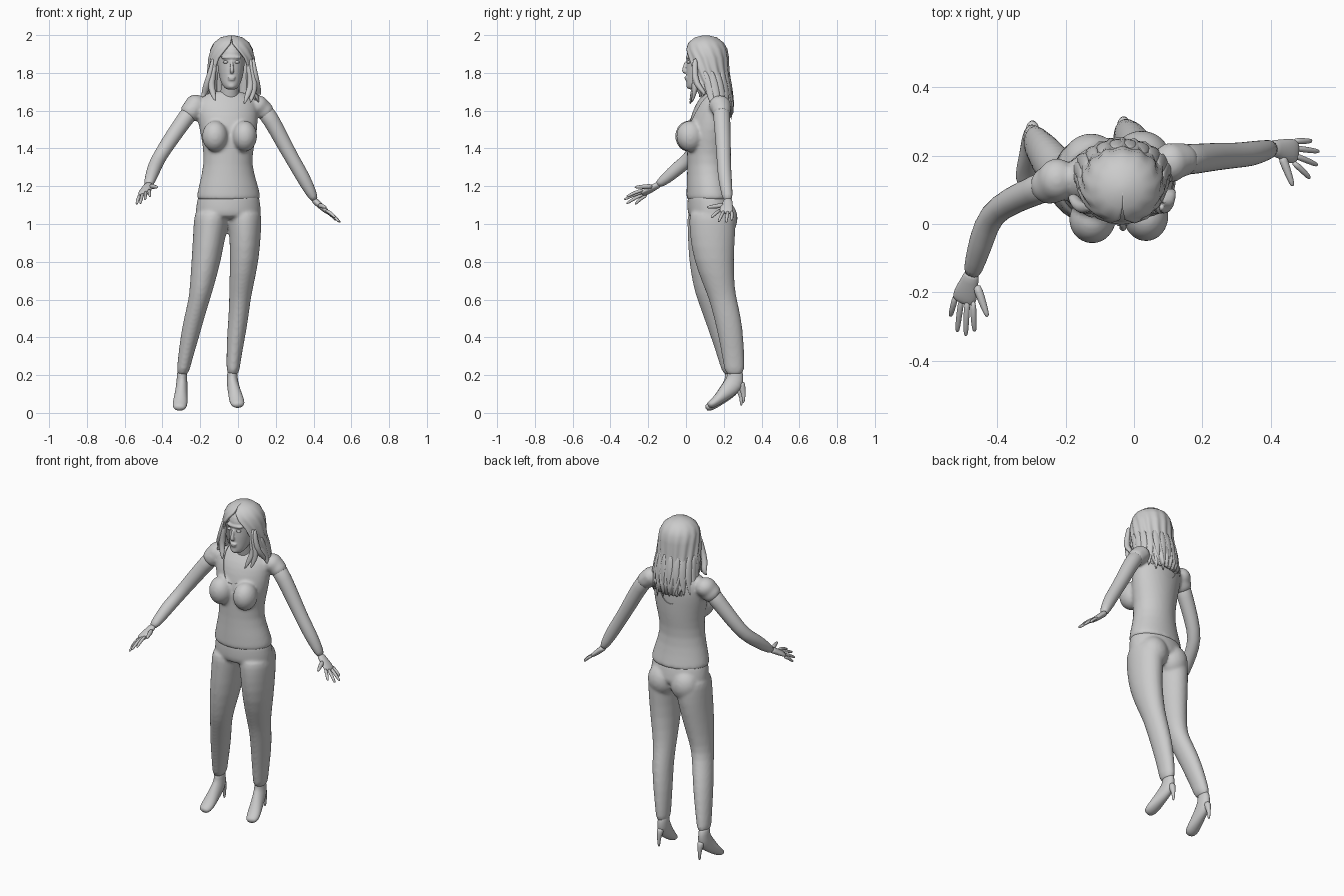
import bpy, bmesh, math, random
from mathutils import Vector as V

random.seed(4)


def mesh_object(name, bm, subsurf=0):
    bmesh.ops.recalc_face_normals(bm, faces=bm.faces)
    me = bpy.data.meshes.new(name)
    bm.to_mesh(me)
    bm.free()
    for p in me.polygons:
        p.use_smooth = True
    ob = bpy.data.objects.new(name, me)
    bpy.context.collection.objects.link(ob)
    if subsurf:
        m = ob.modifiers.new("subsurf", 'SUBSURF')
        m.levels = m.render_levels = subsurf
    return ob


def tube(name, pts, radii, side, up=None, n=16, subsurf=1):
    """Skin elliptical rings along a path; 'up' keeps every ring level."""
    bm = bmesh.new()
    pts = [V(p) for p in pts]
    rings = []
    for i, p in enumerate(pts):
        t = V(up) if up else (pts[min(i + 1, len(pts) - 1)] - pts[max(i - 1, 0)]).normalized()
        s = V(side)
        s = (s - t * s.dot(t)).normalized()
        u = t.cross(s)
        a, b = radii[i] if isinstance(radii[i], tuple) else (radii[i], radii[i])
        rings.append([bm.verts.new(p + s * a * math.cos(k * math.tau / n) + u * b * math.sin(k * math.tau / n))
                      for k in range(n)])
    for r0, r1 in zip(rings, rings[1:]):
        for k in range(n):
            bm.faces.new((r0[k], r0[(k + 1) % n], r1[(k + 1) % n], r1[k]))
    bm.faces.new(rings[0])
    bm.faces.new(rings[-1])
    return mesh_object(name, bm, subsurf)


def level_loft(name, rows, yaw=0.0, n=24):
    """rows: z, cx, cy, rx, ry"""
    return tube(name, [(r[1], r[2], r[0]) for r in rows], [(r[3], r[4]) for r in rows],
                (math.cos(yaw), math.sin(yaw), 0), (0, 0, 1), n)


def ball(name, c, r):
    bm = bmesh.new()
    bmesh.ops.create_uvsphere(bm, u_segments=24, v_segments=16, radius=1)
    for v in bm.verts:
        v.co = V((v.co.x * r[0] + c[0], v.co.y * r[1] + c[1], v.co.z * r[2] + c[2]))
    return mesh_object(name, bm)


def apply(obs):
    bpy.ops.object.select_all(action='DESELECT')
    for o in obs:
        o.select_set(True)
    bpy.context.view_layer.objects.active = obs[0]
    bpy.ops.object.convert(target='MESH')


def fuse(name, obs, voxel=0.01, smooth=6):
    apply(obs)
    bpy.ops.object.join()
    ob = bpy.context.object
    ob.name = name
    m = ob.modifiers.new("remesh", 'REMESH')
    m.mode, m.voxel_size, m.use_smooth_shade = 'VOXEL', voxel, True
    m = ob.modifiers.new("smooth", 'SMOOTH')
    m.factor, m.iterations = 0.5, smooth
    apply([ob])
    return ob


# Upper body: torso, bust, shoulders and sleeves fused into one shirt form
yaw = math.radians(8)
torso = level_loft("torso", [
    (1.12, -.05, .125, .172, .125), (1.14, -.05, .125, .172, .122), (1.2, -.05, .118, .16, .115),
    (1.315, -.055, .11, .125, .102), (1.42, -.05, .115, .138, .112), (1.5, -.05, .12, .155, .112),
    (1.58, -.057, .13, .165, .105), (1.64, -.06, .14, .165, .09), (1.685, -.06, .15, .13, .065),
    (1.71, -.055, .145, .07, .05)], yaw)
parts = [torso,
         ball("bust_r", (-.122, .013, 1.465), (.068, .07, .082)),
         ball("bust_l", (.035, .022, 1.465), (.066, .073, .082)),
         ball("shoulder_r", (-.225, .13, 1.63), (.058, .062, .055)),
         ball("shoulder_l", (.108, .18, 1.628), (.054, .058, .053)),
         tube("sleeve_r", [(-.2, .13, 1.635), (-.24, .118, 1.61), (-.28, .102, 1.56)], [.06, .06, .054], (0, 1, 0)),
         tube("sleeve_l", [(.08, .18, 1.635), (.13, .187, 1.615), (.172, .19, 1.565)], [.055, .054, .047], (0, 1, 0))]
shirt = fuse("shirt", parts, 0.009)

# Neck and the skin showing in the scoop neckline
skin = shirt.copy()
skin.data = shirt.data.copy()
skin.name = "chest_skin"
bpy.context.collection.objects.link(skin)
m = skin.modifiers.new("inset", 'DISPLACE')
m.strength, m.mid_level = -0.004, 0
apply([skin])
tube("neck", [(-.05, .15, 1.6), (-.048, .14, 1.66), (-.042, .118, 1.72), (-.038, .105, 1.79)],
     [(.075, .06), (.055, .052), (.046, .048), (.046, .05)], (1, 0, 0))
cutter = tube("neckline_cutter", [(-.052, -.3, 1.69), (-.052, .6, 1.69)], [(.088, .17)] * 2, (1, 0, 0), n=64, subsurf=0)
m = shirt.modifiers.new("neckline", 'BOOLEAN')
m.operation, m.solver, m.object = 'DIFFERENCE', 'EXACT', cutter
apply([shirt])
bpy.data.objects.remove(cutter)
bpy.ops.object.shade_smooth_by_angle(angle=math.radians(45))

# Trousers: pelvis, seat and two legs fused
pelvis = level_loft("pelvis", [(1.2, -.05, .118, .15, .105), (1.13, -.05, .125, .168, .118),
                               (1.06, -.052, .132, .176, .126), (1.02, -.052, .135, .172, .118)], yaw / 2)
leg_r = level_loft("leg_r", [
    (1.08, -.135, .13, .09, .12), (1.03, -.14, .13, .094, .124), (.95, -.151, .13, .087, .122),
    (.81, -.167, .12, .079, .107), (.66, -.193, .118, .063, .078), (.6, -.205, .13, .057, .07),
    (.5, -.233, .166, .054, .07), (.39, -.258, .2, .049, .065), (.27, -.283, .23, .037, .055), (.19, -.296, .246, .033, .052)])
leg_l = level_loft("leg_l", [
    (1.08, .03, .14, .09, .12), (1.03, .034, .14, .092, .124), (.95, .038, .14, .084, .122),
    (.81, .035, .145, .077, .107), (.66, .016, .178, .063, .08), (.6, .01, .196, .057, .074),
    (.5, .002, .221, .053, .072), (.39, -.012, .24, .048, .066), (.27, -.024, .253, .037, .056), (.19, -.028, .258, .034, .053)])
fuse("trousers", [pelvis, leg_r, leg_l,
                  ball("seat_r", (-.125, .185, 1.03), (.085, .08, .095)),
                  ball("seat_l", (.022, .193, 1.03), (.085, .08, .095))], 0.009, 5)

# Feet in high-heeled shoes
for tag, xa, xt, dy, dz in (("right", -.297, -.312, -.012, 0), ("left", -.03, .006, 0, .015)):
    path = [(.255, .23), (.262, .185), (.258, .14), (.215, .098), (.175, .06), (.14, .032), (.115, .024)]
    rad = [(.027, .04), (.027, .043), (.032, .054), (.034, .042), (.04, .03), (.039, .024), (.024, .016)]
    tube("shoe_" + tag, [(xa + (xt - xa) * (.26 - y) / .15, y + dy, z + dz) for y, z in path], rad, (1, 0, 0))
    tube("heel_" + tag, [(xa, y + dy, z + dz) for y, z in ((.288, .15), (.298, .115), (.306, .08), (.304, .035))],
         [(.024, .026), (.016, .018), (.009, .01), (.007, .007)], (1, 0, 0), n=12)

# Arms and hands
ARMS = {
    "right": dict(
        path=[(-.24, .118, 1.61), (-.285, .1, 1.55), (-.355, .07, 1.45), (-.42, .03, 1.35), (-.445, -.045, 1.295),
              (-.463, -.105, 1.24), (-.477, -.155, 1.203)],
        side=(1, 0, .35), knuckle=((-.47, -.232, 1.178), (-.525, -.212, 1.148)), thumb=(-.462, -.175, 1.2),
        tips=[(-.466, -.315, 1.145), (-.492, -.328, 1.13), (-.517, -.316, 1.108), (-.537, -.27, 1.105)],
        thumb_tip=(-.428, -.272, 1.195)),
    "left": dict(
        path=[(.125, .187, 1.62), (.178, .19, 1.55), (.235, .197, 1.44), (.293, .2, 1.335), (.343, .205, 1.25),
              (.382, .215, 1.175), (.41, .222, 1.12)],
        side=(0, -1, 0), knuckle=((.47, .178, 1.068), (.472, .245, 1.062)), thumb=(.43, .205, 1.1),
        tips=[(.515, .133, 1.035), (.537, .172, 1.012), (.542, .212, 1.008), (.52, .243, 1.02)],
        thumb_tip=(.465, .11, 1.088)),
}
for tag, a in ARMS.items():
    tube("arm_" + tag, a["path"], [.05, .044, .042, .037, .038, .031, (.026, .02)], a["side"])
    w, k0, k1 = V(a["path"][-1]), V(a["knuckle"][0]), V(a["knuckle"][1])
    mid = (k0 + k1) / 2
    d = (mid - w).normalized()
    tube("palm_" + tag, [w - d * .02, w + d * .015, w.lerp(mid, .6), mid, mid + d * .012],
         [(.024, .018), (.026, .017), (.036, .016), (.037, .013), (.028, .008)], a["side"])
    for i, tip in enumerate(a["tips"]):
        b, t = k0.lerp(k1, .05 + i * .3), V(tip)
        bend = b.lerp(t, .5) + V((0, 0, .006))
        tube(f"finger_{tag}_{i + 1}", [b - d * .01, bend, b.lerp(t, .9), t], [.0105, .0095, .008, .004],
             a["side"], n=8)
    b, t = V(a["thumb"]), V(a["thumb_tip"])
    tube("thumb_" + tag, [b, b.lerp(t, .45), b.lerp(t, .9), t], [.016, .013, .009, .004], a["side"], n=8)

# Head with nose, eyes and lips
head = level_loft("head", [
    (1.71, -.036, .04, .022, .022), (1.722, -.036, .05, .038, .046), (1.745, -.037, .068, .052, .067),
    (1.78, -.037, .09, .063, .088), (1.82, -.037, .1, .07, .1), (1.86, -.037, .104, .073, .1),
    (1.91, -.036, .106, .075, .104), (1.95, -.036, .11, .065, .09), (1.98, -.036, .11, .035, .05)], math.radians(4))
nose = tube("nose", [(-.034, .0, 1.865), (-.033, -.007, 1.835), (-.032, -.014, 1.81), (-.033, -.004, 1.796)],
            [(.008, .007), (.009, .009), (.014, .012), (.012, .007)], (1, 0, 0), n=10)
fuse("head", [head, nose, ball("lip_top", (-.034, .001, 1.776), (.022, .01, .006)),
              ball("lip_bottom", (-.034, .003, 1.765), (.018, .01, .007)),
              ball("chin", (-.035, .022, 1.732), (.024, .021, .018)),
              ball("brow", (-.036, .02, 1.882), (.055, .022, .012))], 0.005, 3)
for tag, x, y in (("right", -.066, .012), ("left", -.006, .014)):
    ball("eye_" + tag, (x, y, 1.857), (.014, .011, .008))

# Hair cap, open at the face: z, half opening in degrees, rx, cy, ry
HAIR = [(1.999, 0, .012, .105, .012), (1.988, 0, .058, .105, .058), (1.96, 4, .094, .106, .094),
        (1.925, 18, .112, .108, .11), (1.88, 36, .121, .11, .115), (1.82, 48, .125, .113, .113),
        (1.76, 58, .13, .122, .112), (1.7, 70, .135, .14, .104), (1.64, 88, .13, .155, .095), (1.58, 110, .115, .16, .085)]
bm = bmesh.new()
N = 72
grid = []
for i, (z, op, rx, cy, ry) in enumerate(HAIR):
    row = []
    for k in range(N + 1):
        a = math.radians(op) + (math.tau - 2 * math.radians(op)) * k / N
        w = 1 + .006 * i * math.cos(k * math.tau / 6) * (i > 2)
        row.append(bm.verts.new((-.034 + rx * w * math.sin(a), cy - ry * w * math.cos(a), z)))
    grid.append(row)
for r0, r1 in zip(grid, grid[1:]):
    for k in range(N):
        bm.faces.new((r0[k], r0[k + 1], r1[k + 1], r1[k]))
bm.faces.new(grid[0])
cap = mesh_object("hair_cap", bm)
m = cap.modifiers.new("thickness", 'SOLIDIFY')
m.thickness, m.offset = .012, -1

# Loose locks around the sides and back
for i, deg in enumerate(range(80, 281, 18)):
    a = math.radians(deg)
    s, c = math.sin(a), math.cos(a)
    end = 1.635 - .09 * max(0, -c) + random.uniform(-.02, .02)
    flare = .135 + .02 * abs(s)
    tube(f"hair_lock_{i + 1}",
         [(-.034 + .118 * s, .113 - .105 * c, 1.82), (-.034 + .128 * s, .135 - .1 * c, 1.74),
          (-.034 + .133 * s, .15 - .092 * c, 1.67), (-.034 + flare * s, .155 - .085 * c, end)],
         [(.016, .007), (.024, .011), (.022, .01), (.004, .003)], (c, s, 0), n=10)
# Front locks curling over the shoulders
for i, (x0, x1, x2, y2, z2) in enumerate(((-.125, -.145, -.12, .02, 1.65), (-.14, -.165, -.19, .07, 1.67),
                                          (.055, .075, .03, .02, 1.63), (.07, .09, .065, .03, 1.64),
                                          (.085, .1, .115, .09, 1.68))):
    tube(f"hair_front_lock_{i + 1}",
         [(x0 * .95, .05, 1.88), (x0, .045, 1.82), (x1, .05, 1.74), ((x1 + x2) / 2, y2 + .015, 1.69), (x2, y2, z2)],
         [(.008, .012), (.014, .018), (.02, .018), (.018, .013), (.004, .003)], (1, 0, 0), n=10)
